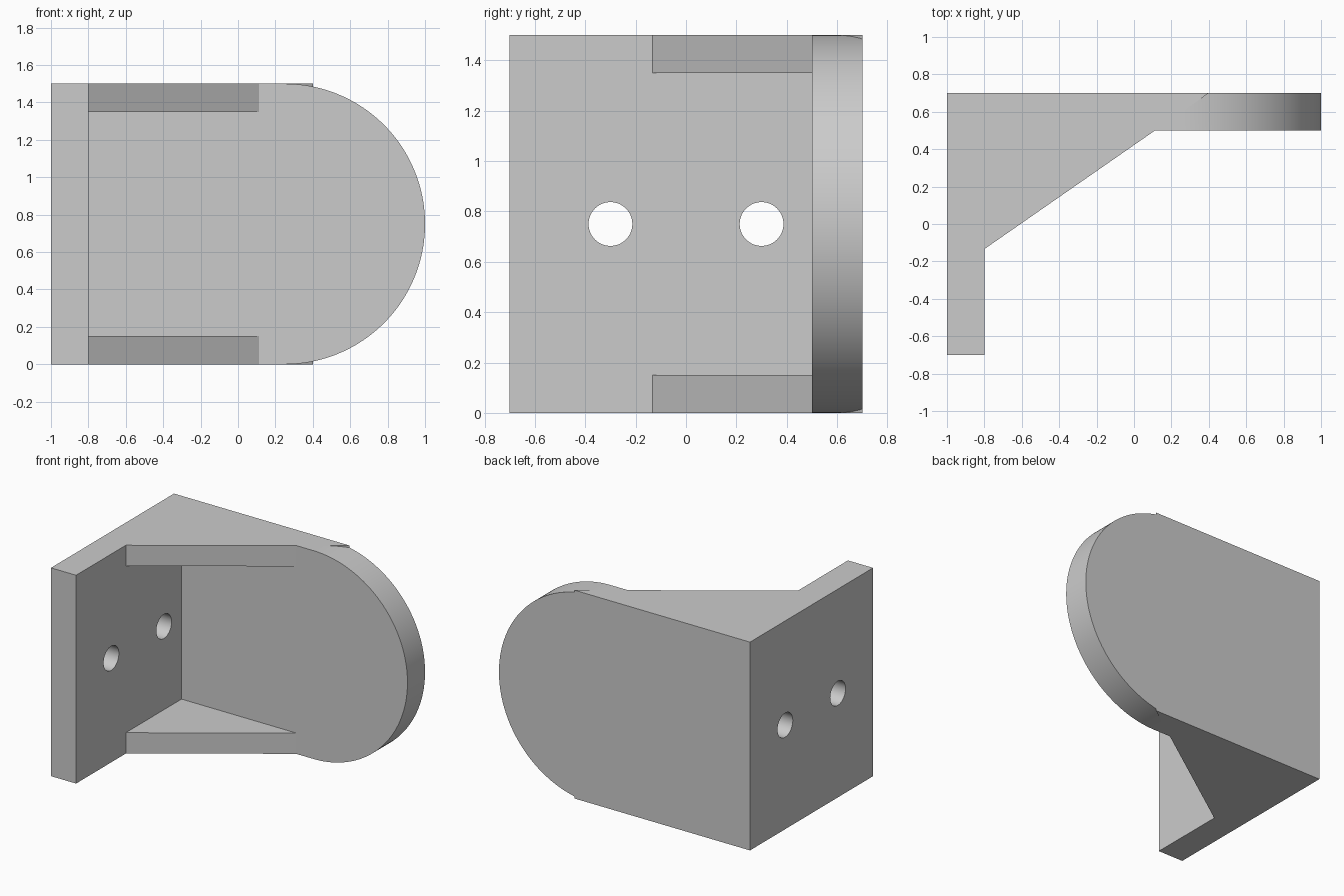
import bpy
import bmesh
from math import sin, cos, pi, radians
from mathutils import Vector

cube = bpy.data.objects.get("Cube")
if cube:
    bpy.data.objects.remove(cube, do_unlink=True)

HEIGHT, THICK, RIB = 1.5, 0.2, 0.15
LEFT, FRONT, BACK = -1.0, -0.7, 0.7
RADIUS = HEIGHT / 2

grey = bpy.data.materials.new("plain_grey")
grey.use_nodes = True
colour = (0.6, 0.6, 0.6, 1)
grey.diffuse_color = colour
grey.node_tree.nodes["Principled BSDF"].inputs["Base Color"].default_value = colour


def prism(name, outline, direction):
    """Extrude a planar outline into a closed solid."""
    bm = bmesh.new()
    face = bm.faces.new([bm.verts.new(p) for p in outline])
    result = bmesh.ops.extrude_face_region(bm, geom=[face], use_keep_orig=True)
    moved = [v for v in result["geom"] if isinstance(v, bmesh.types.BMVert)]
    bmesh.ops.translate(bm, verts=moved, vec=Vector(direction))
    bmesh.ops.recalc_face_normals(bm, faces=bm.faces)
    mesh = bpy.data.meshes.new(name)
    bm.to_mesh(mesh)
    bm.free()
    mesh.materials.append(grey)
    obj = bpy.data.objects.new(name, mesh)
    bpy.context.collection.objects.link(obj)
    return obj


def arc(radius, start, end, steps):
    angles = [start + (end - start) * i / steps for i in range(steps + 1)]
    return [(radius * cos(a), radius * sin(a)) for a in angles]


def combine(target, other, operation):
    """Apply a boolean and remove the helper."""
    mod = target.modifiers.new("join", "BOOLEAN")
    mod.operation, mod.object, mod.solver = operation, other, "EXACT"
    bpy.context.view_layer.objects.active = target
    bpy.ops.object.modifier_apply(modifier=mod.name)
    bpy.data.objects.remove(other, do_unlink=True)


# Back plate with a rounded end
end_x = 1 - RADIUS
outline = [(LEFT, BACK, HEIGHT), (LEFT, BACK, 0)]
outline += [(end_x + x, BACK, RADIUS + z) for x, z in arc(RADIUS, -pi / 2, pi / 2, 96)]
bracket = prism("bracket", outline, (0, -THICK, 0))

# Side plate
corners = [(LEFT, FRONT), (LEFT + THICK, FRONT), (LEFT + THICK, BACK), (LEFT, BACK)]
side = prism("side_plate", [(x, y, 0) for x, y in corners], (0, 0, HEIGHT))
combine(bracket, side, "UNION")

# Triangular ribs at the bottom and top
for z in (0, HEIGHT - RIB):
    corners = [(LEFT, -0.273), (0.4, BACK), (LEFT, BACK)]
    rib = prism("rib", [(x, y, z) for x, y in corners], (0, 0, RIB))
    combine(bracket, rib, "UNION")

# Two bolt holes through the side plate
for y in (-0.3, 0.3):
    ring = arc(0.087, 0, 2 * pi, 48)[:-1]
    hole = prism("hole_cutter", [(LEFT - 0.1, y + a, RADIUS + b) for a, b in ring],
                 (THICK + 0.2, 0, 0))
    combine(bracket, hole, "DIFFERENCE")

# Smooth curved walls, crisp edges
bpy.ops.object.select_all(action="DESELECT")
bracket.select_set(True)
bpy.context.view_layer.objects.active = bracket
bpy.ops.object.shade_smooth_by_angle(angle=radians(20))
